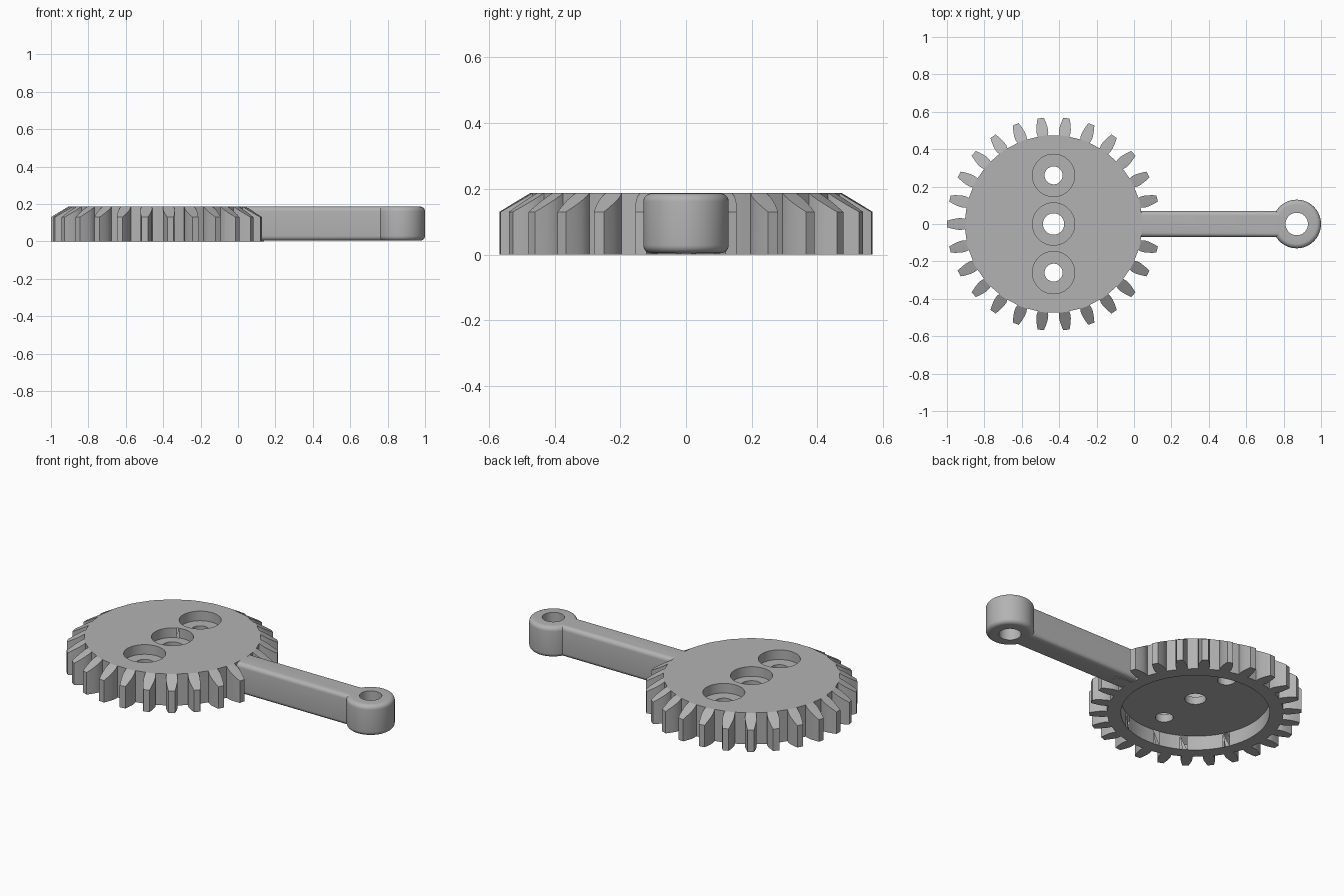
import bpy, bmesh
from math import sin, cos, pi, radians

cube = bpy.data.objects.get("Cube")
if cube:
    bpy.data.objects.remove(cube, do_unlink=True)

GEAR_X, EYE_X, HEIGHT, TEETH = -0.43, 0.87, 0.187, 26
ROOT_R = 0.473

grey = bpy.data.materials.new("plain grey")
grey.use_nodes = True
grey.diffuse_color = (0.45, 0.45, 0.45, 1)
grey.node_tree.nodes["Principled BSDF"].inputs["Base Color"].default_value = (0.45, 0.45, 0.45, 1)


def make_object(name, bm):
    bmesh.ops.remove_doubles(bm, verts=bm.verts, dist=1e-5)
    bmesh.ops.recalc_face_normals(bm, faces=bm.faces)
    mesh = bpy.data.meshes.new(name)
    bm.to_mesh(mesh)
    bm.free()
    obj = bpy.data.objects.new(name, mesh)
    bpy.context.collection.objects.link(obj)
    mesh.materials.append(grey)
    return obj


def prism(name, points, offset):
    """Extrude a closed 3D outline along an offset."""
    bm = bmesh.new()
    face = bm.faces.new([bm.verts.new(p) for p in points])
    result = bmesh.ops.extrude_face_region(bm, geom=[face], use_keep_orig=True)
    moved = [v for v in result["geom"] if isinstance(v, bmesh.types.BMVert)]
    bmesh.ops.translate(bm, verts=moved, vec=offset)
    return make_object(name, bm)


def lathe(name, profile, x, y=0, steps=96):
    """Spin a closed (radius, z) profile about a vertical axis."""
    bm = bmesh.new()
    verts = [bm.verts.new((r, 0, z)) for r, z in profile]
    edges = [bm.edges.new((verts[i - 1], verts[i])) for i in range(len(verts))]
    bmesh.ops.spin(bm, geom=verts + edges, cent=(0, 0, 0), axis=(0, 0, 1),
                   angle=2 * pi, steps=steps, use_merge=True)
    bmesh.ops.dissolve_degenerate(bm, dist=1e-5, edges=bm.edges)
    bmesh.ops.translate(bm, verts=bm.verts, vec=(x, y, 0))
    return make_object(name, bm)


def cylinder(name, r, z0, z1, x, y=0):
    ring = [(x + r * cos(2 * pi * i / 64), y + r * sin(2 * pi * i / 64), z0) for i in range(64)]
    return prism(name, ring, (0, 0, z1 - z0))


def combine(target, tool, operation):
    mod = target.modifiers.new(operation, "BOOLEAN")
    mod.operation, mod.solver, mod.object = operation, "EXACT", tool
    bpy.context.view_layer.objects.active = target
    bpy.ops.object.modifier_apply(modifier=mod.name)
    bpy.data.objects.remove(tool, do_unlink=True)


def corner(cx, cz, r, start):
    return [(cx + r * cos(radians(start + 15 * i)), cz + r * sin(radians(start + 15 * i)))
            for i in range(7)]


def smooth(obj):
    bpy.ops.object.select_all(action="DESELECT")
    obj.select_set(True)
    bpy.context.view_layer.objects.active = obj
    bpy.ops.object.shade_smooth_by_angle(angle=radians(25))


# Gear outline: leaf-shaped teeth joined by short root arcs
flank = [(ROOT_R, 0.027), (0.49, 0.031), (0.51, 0.031), (0.53, 0.0275), (0.55, 0.023), (0.57, 0.017)]
tooth = [(r, -w) for r, w in flank] + [(r, w) for r, w in reversed(flank)]
outline = []
for i in range(TEETH):
    a = 2 * pi * i / TEETH
    for r, w in tooth:
        outline.append((GEAR_X + r * cos(a) - w * sin(a), r * sin(a) + w * cos(a), -0.05))
    for t in (0.4, 0.5, 0.6):
        b = a + t * 2 * pi / TEETH
        outline.append((GEAR_X + ROOT_R * cos(b), ROOT_R * sin(b), -0.05))
gear = prism("gear", outline, (0, 0, 0.3))

# Conical trim slopes the upper ends of the teeth
trim = lathe("gear_trim", [(0, 0), (0.6, 0), (0.6, 0.112), (0.475, HEIGHT), (0, HEIGHT)], GEAR_X)
combine(gear, trim, "INTERSECT")

# Recess under the gear, then three counterbored holes
combine(gear, cylinder("recess_cutter", 0.4, -0.1, 0.085, GEAR_X), "DIFFERENCE")
for y, r in ((-0.26, 0.048), (0, 0.057), (0.26, 0.048)):
    combine(gear, cylinder("bore_cutter", 0.113, 0.13, 0.3, GEAR_X, y), "DIFFERENCE")
    combine(gear, cylinder("hole_cutter", r, -0.1, 0.3, GEAR_X, y), "DIFFERENCE")
smooth(gear)

# Arm: rounded bar from the rim to the eye
LOW, TOP, F, W = 0.004, 0.186, 0.025, 0.07
section = (corner(W - F, TOP - F, F, 0) + corner(F - W, TOP - F, F, 90)
           + corner(F - W, LOW + F, F, 180) + corner(W - F, LOW + F, F, 270))
arm = prism("arm", [(0, y, z) for y, z in section], (0.785, 0, 0))

# Eye: rounded ring at the end of the arm
R, HOLE = 0.13, 0.06
ring = [(HOLE, LOW)] + corner(R - F, LOW + F, F, 270) + corner(R - F, TOP - F, F, 0) + [(HOLE, TOP)]
eye = lathe("end_eye", ring, EYE_X, steps=64)
combine(arm, eye, "UNION")
smooth(arm)
